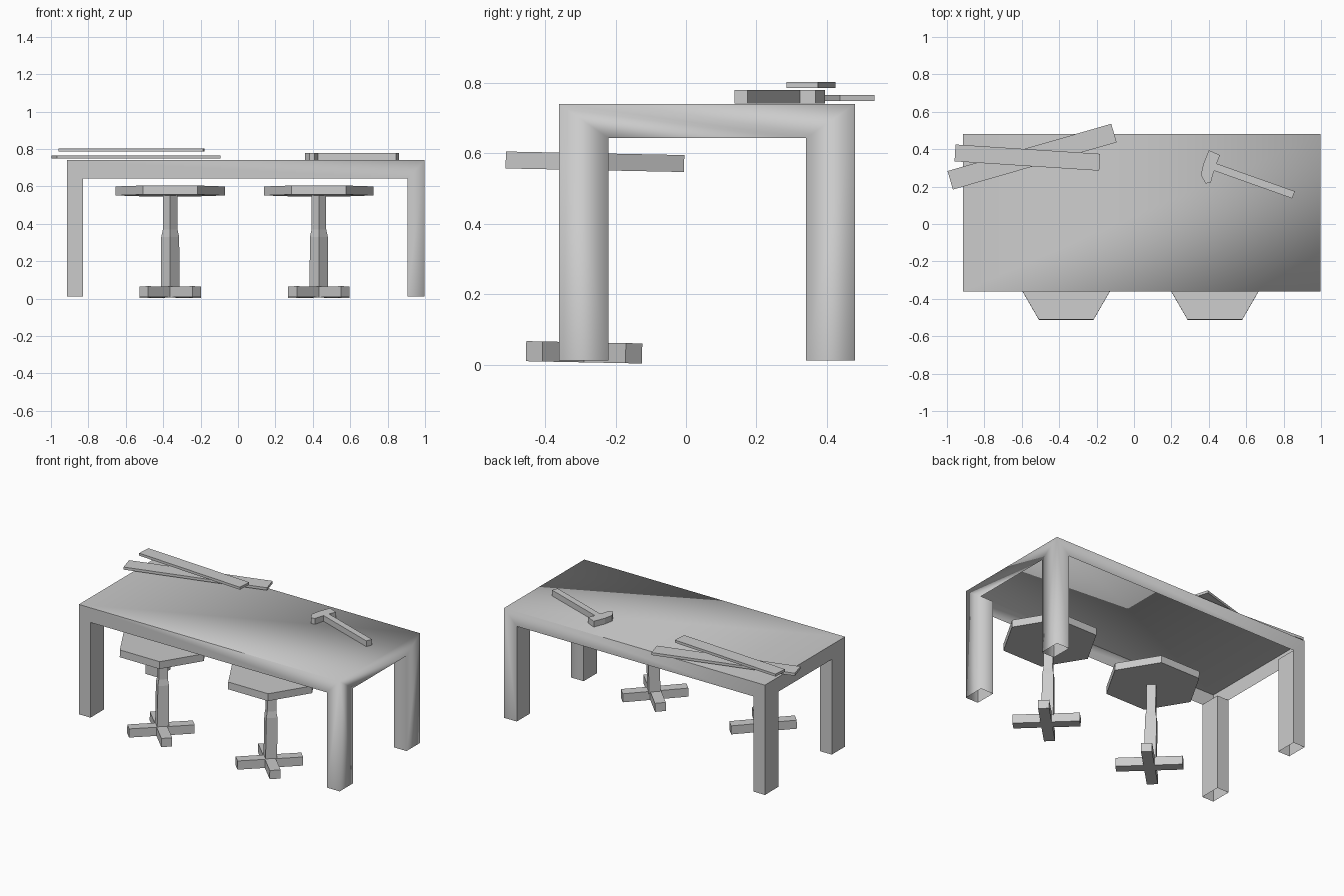
import bpy, bmesh
from math import radians, cos, sin, pi
from mathutils import Matrix, Vector

if "Cube" in bpy.data.objects:
    bpy.data.objects.remove(bpy.data.objects["Cube"])


def finish(bm, name):
    bmesh.ops.remove_doubles(bm, verts=bm.verts, dist=0.0005)
    bmesh.ops.recalc_face_normals(bm, faces=bm.faces)
    mesh = bpy.data.meshes.new(name)
    bm.to_mesh(mesh)
    bm.free()
    obj = bpy.data.objects.new(name, mesh)
    bpy.context.collection.objects.link(obj)
    return obj


def face(bm, points):
    return bm.faces.new([bm.verts.new(p) for p in points])


def prism(name, outline, z0, z1, open_bottom=False):
    bm = bmesh.new()
    base = face(bm, [(x, y, z0) for x, y in outline])
    ext = bmesh.ops.extrude_face_region(bm, geom=[base], use_keep_orig=not open_bottom)
    moved = [v for v in ext["geom"] if isinstance(v, bmesh.types.BMVert)]
    bmesh.ops.translate(bm, verts=moved, vec=(0, 0, z1 - z0))
    return finish(bm, name)


def box(name, center, size, angle=0):
    bm = bmesh.new()
    bmesh.ops.create_cube(bm, size=1, matrix=Matrix.Translation(center)
                          @ Matrix.Rotation(angle, 4, 'Z') @ Matrix.Diagonal((*size, 1)))
    return finish(bm, name)


# Table: a shell open underneath, with hollow square legs
X0, X1, Y0, Y1 = -0.915, 0.998, -0.36, 0.48
XI0, XI1, YI0, YI1 = -0.83, 0.905, -0.22, 0.34
ZB, ZA, ZT = 0.012, 0.643, 0.74


def arch(a0, i0, i1, a1):
    return [(a0, ZB), (a0, ZT), (a1, ZT), (a1, ZB), (i1, ZB), (i1, ZA), (i0, ZA), (i0, ZB)]


bm = bmesh.new()
face(bm, [(X0, Y0, ZT), (X1, Y0, ZT), (X1, Y1, ZT), (X0, Y1, ZT)])
for y in (Y0, Y1):
    face(bm, [(u, y, z) for u, z in arch(X0, XI0, XI1, X1)])
for x in (X0, X1):
    face(bm, [(x, u, z) for u, z in arch(Y0, YI0, YI1, Y1)])
for x, xi in ((X0, XI0), (X1, XI1)):
    for y, yi in ((Y0, YI0), (Y1, YI1)):
        face(bm, [(xi, y, ZB), (xi, yi, ZB), (xi, yi, ZA), (xi, y, ZA)])
        face(bm, [(x, yi, ZB), (xi, yi, ZB), (xi, yi, ZA), (x, yi, ZA)])
bmesh.ops.remove_doubles(bm, verts=bm.verts, dist=0.0005)
# Soft shading only around the right end
for f in bm.faces:
    f.smooth = True
for e in bm.edges:
    e.smooth = all(v.co.x > 0.99 for v in e.verts)
finish(bm, "table")

# Stools: hexagonal seat, square tapering column, crossed feet, all leaning slightly
for n, cx in enumerate((-0.3625, 0.4325), 1):
    cy = -0.28
    hexagon = [(cx + 0.2925 * cos(i * pi / 3), -0.27 + 0.2925 * sin(i * pi / 3)) for i in range(6)]
    parts = [prism(f"seat_{n}", hexagon, 0.552, 0.6, open_bottom=True)]

    bm = bmesh.new()
    rings = [(0.05, 0.05), (0.048, 0.33), (0.039, 0.37), (0.039, 0.558)]
    for (r0, z0), (r1, z1) in zip(rings, rings[1:]):
        for i in range(4):
            a, b = i * pi / 2, (i + 1) * pi / 2
            face(bm, [(cx + r * cos(t), cy + r * sin(t), z)
                      for r, t, z in ((r0, a, z0), (r0, b, z0), (r1, b, z1), (r1, a, z1))])
    parts.append(finish(bm, f"column_{n}"))

    w, l = 0.033, 0.2
    cross = [(w, l), (-w, l), (-w, w), (-l, w), (-l, -w), (-w, -w),
             (-w, -l), (w, -l), (w, -w), (l, -w), (l, w), (w, w)]
    rot = Matrix.Rotation(radians(45), 2)
    cross = [rot @ Vector(p) + Vector((cx, -0.29)) for p in cross]
    parts.append(prism(f"foot_cross_{n}", cross, 0.006, 0.063))

    pivot = Matrix.Translation((0, cy, 0))
    for p in parts:
        p.data.transform(pivot @ Matrix.Rotation(-0.02, 4, 'X') @ pivot.inverted())

# Loose planks on the table
box("lower_plank", (-0.545, 0.36, 0.757), (0.911, 0.103, 0.017), radians(16.1))
box("upper_plank", (-0.57, 0.355, 0.794), (0.775, 0.09, 0.017), radians(-3.7))

# Hammer lying flat
hammer = [(0.40, 0.395), (0.46, 0.368), (0.442, 0.323), (0.86, 0.175), (0.845, 0.137),
          (0.428, 0.285), (0.41, 0.22), (0.382, 0.217), (0.358, 0.262), (0.37, 0.32)]
prism("hammer", hammer, 0.741, 0.779)
